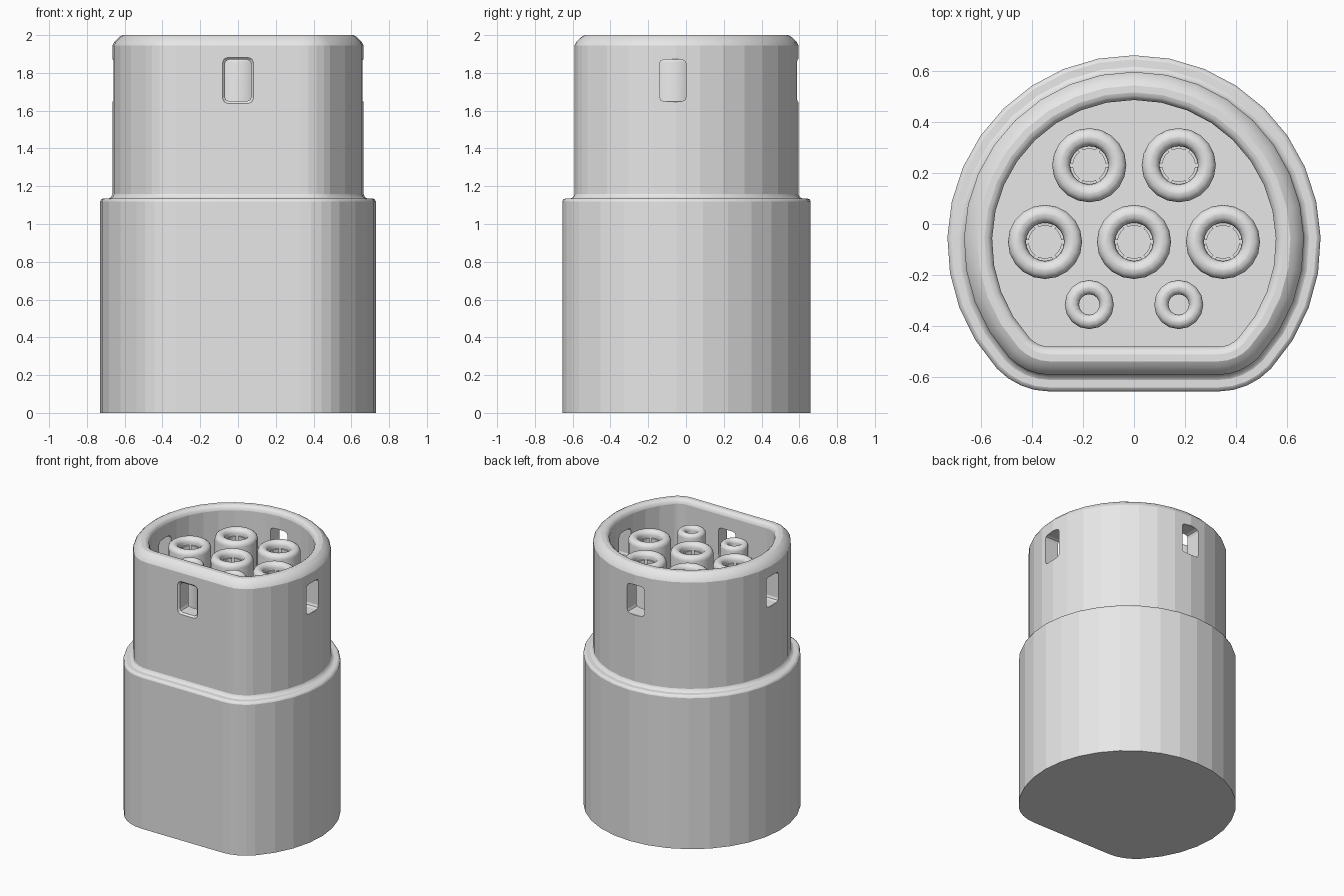
import bpy, bmesh, math
from math import cos, sin, radians, pi

if "Cube" in bpy.data.objects:
    bpy.data.objects.remove(bpy.data.objects["Cube"])

CY = -0.07                      # axis of the round part of the D-shaped body
grey = bpy.data.materials.new("light grey plastic")
grey.diffuse_color = (0.8, 0.8, 0.8, 1)
grey.use_nodes = True
grey.node_tree.nodes["Principled BSDF"].inputs["Base Color"].default_value = grey.diffuse_color


def loft(name, rings, cap=True, closed=False):
    """Skin a list of equally sized vertex rings."""
    bm = bmesh.new()
    vs = [[bm.verts.new(p) for p in r] for r in rings]
    n = len(vs[0])
    pairs = list(zip(vs, vs[1:])) + ([(vs[-1], vs[0])] if closed else [])
    for a, b in pairs:
        for i in range(n):
            j = (i + 1) % n
            bm.faces.new((a[i], a[j], b[j], b[i]))
    if cap:
        bm.faces.new(vs[0][::-1])
        bm.faces.new(vs[-1])
    bmesh.ops.recalc_face_normals(bm, faces=bm.faces)
    me = bpy.data.meshes.new(name)
    bm.to_mesh(me)
    bm.free()
    ob = bpy.data.objects.new(name, me)
    me.materials.append(grey)
    bpy.context.collection.objects.link(ob)
    return ob


def select(ob):
    bpy.ops.object.select_all(action='DESELECT')
    ob.select_set(True)
    bpy.context.view_layer.objects.active = ob


def d_ring(inset, z):
    """Round outline with a flat front and filleted corners, inset evenly."""
    R, flat, r, fx = 0.73 - inset, 0.585 - inset, 0.28 - inset, 0.33
    fy = -(flat - r)
    t = math.degrees(math.atan2(fy, fx))
    pts = []
    for i in range(4):          # right corner
        a = radians(-90 + (t + 90) * i / 4)
        pts.append((fx + r * cos(a), fy + r * sin(a)))
    for i in range(25):         # big arc
        a = radians(t + (180 - 2 * t) * i / 24)
        pts.append((R * cos(a), R * sin(a)))
    for x, y in pts[3::-1]:     # left corner mirrors the right one
        pts.append((-x, y))
    return [(x, y + CY, z) for x, y in pts]


# Housing: base, step, sleeve, chamfered rim and hollow
profile = [(0, 0), (0, 1.118), (.005, 1.13), (.016, 1.135), (.045, 1.136),
           (.058, 1.142), (.065, 1.158), (.065, 1.945), (.074, 1.963),
           (.098, 1.988), (.118, 2.0), (.145, 2.0), (.158, 1.996),
           (.17, 1.985), (.175, 1.967), (.175, 1.14)]
housing = loft("housing", [d_ring(i, z) for i, z in profile])
for p in housing.data.polygons:
    p.use_smooth = 0.02 < abs(p.normal.z) < 0.98


def window_ring(w, h, c, dist, ang):
    """Rounded rectangle facing outward at a distance along a direction."""
    pts = []
    for sx, sz, a0 in ((1, 1, 0), (-1, 1, 90), (-1, -1, 180), (1, -1, 270)):
        for k in range(3):
            a = radians(a0 + 45 * k)
            pts.append((sx * (w - c) + c * cos(a), sz * (h - c) + c * sin(a)))
    u, v = cos(ang), sin(ang)
    return [(dist * u - s * v, CY + dist * v + s * u, 1.76 + z) for s, z in pts]


# Four latch windows cut through the sleeve
for k, (wall, flare) in enumerate(((.665, .004), (.665, .004), (.665, .004), (.52, .012))):
    ang = k * pi / 2
    spec = [(-.2, 0), (-flare, 0), (flare, 2 * flare)]
    cutter = loft("window_cutter", [
        window_ring(.07 + e, .11 + e, .022 + e / 2, wall + d, ang) for d, e in spec]
        + [window_ring(.07 + 2 * flare, .11 + 2 * flare, .022 + flare, wall + .1, ang)])
    cutter.hide_render = True
    m = housing.modifiers.new("window", 'BOOLEAN')
    m.operation, m.solver, m.object = 'DIFFERENCE', 'EXACT', cutter
    select(housing)
    bpy.ops.object.modifier_apply(modifier=m.name)
    bpy.data.objects.remove(cutter)


def socket(name, x, y, R, hole, rnd, sides=20):
    """Round post with a softly rounded top and a blind hole."""
    top = 1.89
    prof = [(R, 1.13), (R, top - rnd)]
    prof += [(R - rnd + rnd * cos(a), top - rnd + rnd * sin(a))
             for a in (radians(22.5 * i) for i in range(1, 5))]
    prof += [(hole + rnd - rnd * sin(a), top - rnd + rnd * cos(a))
             for a in (radians(22.5 * i) for i in range(0, 5))]
    prof += [(hole, 1.5)]
    rings = [[(x + r * cos(2 * pi * i / sides), y + r * sin(2 * pi * i / sides), z)
              for i in range(sides)] for r, z in prof]
    ob = loft(name, rings)
    select(ob)
    bpy.ops.object.shade_smooth_by_angle(angle=radians(40))


def contact(name, x, y, fingers=6):
    """Slotted contact sleeve inside a large socket, one block per finger."""
    for f in range(fingers):
        angs = [radians(360 / fingers * f + 6 + 16 * i) for i in range(4)]
        rings = [[(x + r * cos(a), y + r * sin(a), z)
                  for r, z in ((.064, 1.5), (.078, 1.5), (.078, 1.84), (.064, 1.84))]
                 for a in angs]
        loft(f"{name}_finger", rings)


# Five large sockets with contacts, two small ones
for x, y in ((-.175, .23), (.175, .23), (-.348, -.07), (0, -.07), (.348, -.07)):
    socket("large_socket", x, y, .145, .075, .034)
    contact("contact", x, y)
for x in (-.175, .175):
    socket("small_socket", x, -.315, .096, .04, .027, 16)
